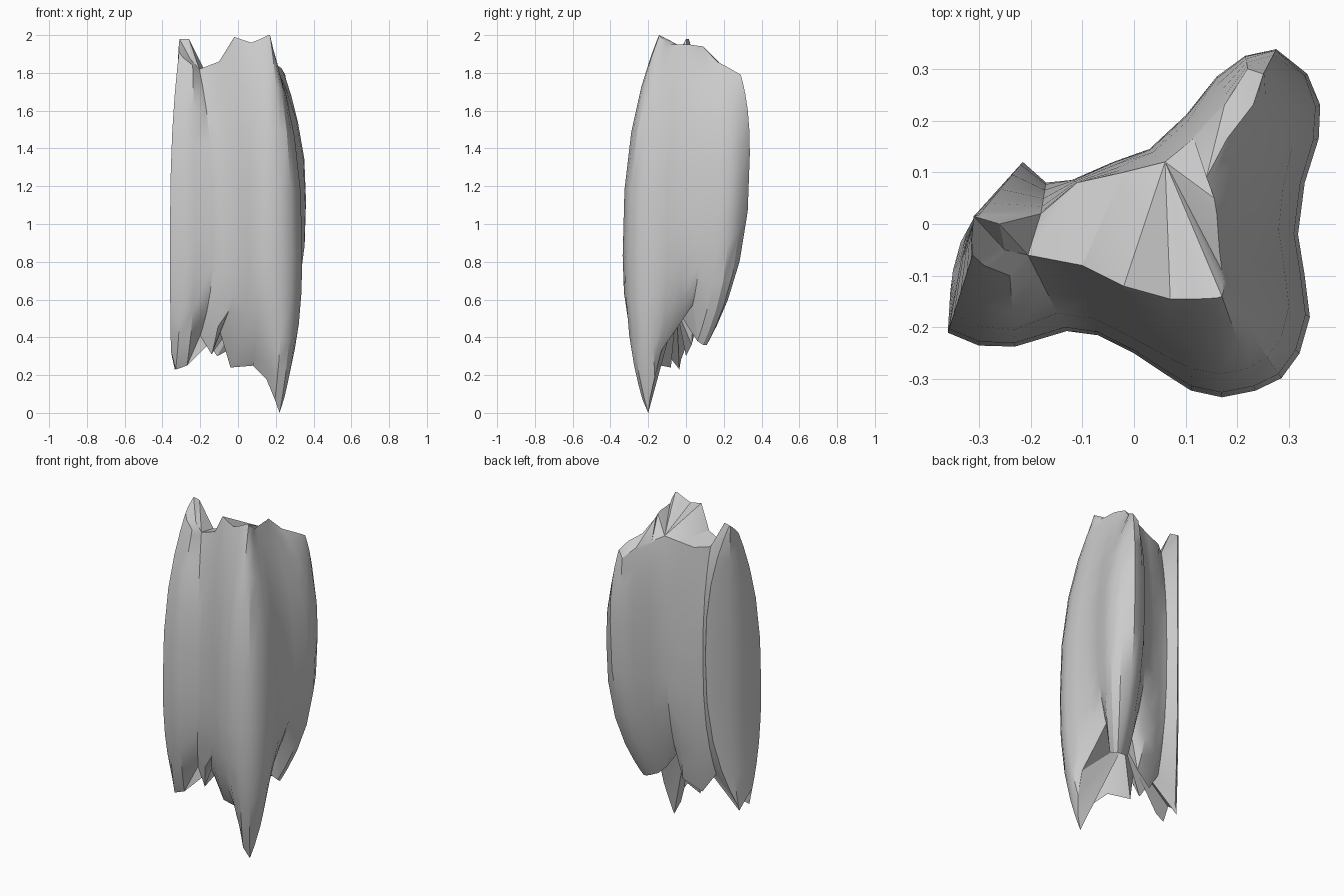
import bpy, bmesh, math
from mathutils import Vector

cube = bpy.data.objects.get("Cube")
if cube:
    bpy.data.objects.remove(cube, do_unlink=True)

# One material
stone = bpy.data.materials.new("stone_grey")
stone.use_nodes = True
GREY = (0.6, 0.6, 0.6, 1)
stone.diffuse_color = GREY
stone.node_tree.nodes["Principled BSDF"].inputs["Base Color"].default_value = GREY

# Widest three-lobed cross-section, counterclockwise from the -x front corner
WAIST = [
    (-.36, -.21), (-.30, -.235), (-.23, -.237), (-.13, -.207), (-.07, -.215),
    (0, -.25), (.06, -.29), (.11, -.322), (.17, -.335), (.235, -.322),
    (.285, -.298), (.32, -.25), (.34, -.18), (.33, -.10), (.317, -.02),
    (.33, .08), (.357, .165), (.36, .23), (.335, .29), (.275, .338),
    (.215, .325), (.16, .285), (.10, .21), (.03, .145), (-.04, .12),
    (-.12, .085), (-.17, .08), (-.215, .12), (-.305, .02), (-.335, -.07)]

# Broken upper rim
TOP = [
    (-.312, -.06, 1.91), (-.29, -.08, 1.88), (-.24, -.10, 1.84), (-.205, -.06, 1.82),
    (-.10, -.08, 1.86), (-.02, -.12, 1.99), (.07, -.145, 1.96), (.12, -.145, 1.98),
    (.16, -.143, 2.0), (.17, -.14, 2.0), (.173, -.13, 1.985), (.173, -.11, 1.97),
    (.17, -.09, 1.95), (.165, -.05, 1.95), (.16, .02, 1.95), (.155, .05, 1.945),
    (.14, .09, 1.94), (.18, .165, 1.86), (.23, .23, 1.825), (.25, .29, 1.79),
    (.22, .30, 1.75), (.175, .23, 1.80), (.115, .165, 1.83), (.06, .12, 1.86),
    (-.02, .10, 1.84), (-.11, .08, 1.82), (-.18, .02, 1.82), (-.30, .017, 1.97),
    (-.31, .015, 1.98), (-.314, -.03, 1.94)]

# Ragged lower rim, with the long tip under the front lobe
BOTTOM = [
    (-.355, -.13, .33), (-.33, -.14, .23), (-.27, -.13, .25), (-.20, -.10, .41),
    (-.14, -.12, .31), (-.095, -.12, .43), (-.04, -.08, .24), (.08, -.13, .25),
    (.15, -.20, .18), (.195, -.23, .07), (.22, -.20, 0), (.245, -.19, .08),
    (.265, -.165, .19), (.265, -.13, .33), (.245, -.04, .46), (.23, .035, .57),
    (.225, .06, .38), (.22, .09, .36), (.21, .11, .36), (.19, .11, .36),
    (.16, .10, .37), (.13, .08, .38), (.09, .06, .42), (.05, .04, .55),
    (0, .03, .36), (-.11, .0, .30), (-.19, -.02, .42), (-.325, -.035, .26),
    (-.335, -.035, .23), (-.35, -.09, .30)]

RINGS = 12
POWER = 2.5


def column(waist, top, bottom):
    """Points up one bulging side, from the lower rim to the upper rim."""
    top, bottom = Vector(top), Vector(bottom)
    x, y = waist
    # The back bulges higher than the front
    middle = Vector((x, y, 1.1 + 0.8 * y - 2 * max(0, x - .28)))
    points = []
    for i in range(RINGS + 1):
        # Closer rings near both ends
        t = -math.cos(math.pi * i / RINGS)
        s = math.sin(t * math.pi / 2) * 0.3 + t * 0.7
        end = top if s > 0 else bottom
        p = middle.lerp(end, abs(s) ** POWER)
        p.z = middle.z + (end.z - middle.z) * abs(s)
        points.append(p)
    return points


bm = bmesh.new()
cols = [[bm.verts.new(p) for p in column(*c)] for c in zip(WAIST, TOP, BOTTOM)]
count = len(cols)

# Side skin
for i in range(count):
    a, b = cols[i], cols[(i + 1) % count]
    for j in range(RINGS):
        bm.faces.new((a[j], b[j], b[j + 1], a[j + 1]))

# Peak and pit in the top of the small lobe
rim = [c[-1] for c in cols]
peak = bm.verts.new((-.26, 0, 1.98))
pit = bm.verts.new((-.25, -.05, 1.87))
back_lobe = rim[26:29]
front_lobe = rim[28:] + rim[:4]
for chain, centre in ((back_lobe, peak), (front_lobe, pit)):
    for a, b in zip(chain, chain[1:]):
        bm.faces.new((a, b, centre))
bm.faces.new((rim[28], pit, peak))
bm.faces.new((pit, rim[3], peak))
bm.faces.new((rim[3], rim[26], peak))

# Broad top, bridged from the front ridge to the lower back rim
back = [26, 25, 24] + [23] * 10 + [22, 21, 20]
for k in range(len(back) - 1):
    f = k + 3
    if back[k] == back[k + 1]:
        bm.faces.new((rim[f], rim[f + 1], rim[back[k]]))
    else:
        bm.faces.new((rim[f], rim[f + 1], rim[back[k + 1]]))
        bm.faces.new((rim[f], rim[back[k + 1]], rim[back[k]]))
bm.faces.new(rim[18:21])

# Hollow underside
hollow = bm.verts.new((.03, -.05, .55))
for i in range(count):
    bm.faces.new((cols[(i + 1) % count][0], cols[i][0], hollow))

bmesh.ops.recalc_face_normals(bm, faces=bm.faces[:])
mesh = bpy.data.meshes.new("rock_shard")
bm.to_mesh(mesh)
bm.free()
mesh.materials.append(stone)

rock = bpy.data.objects.new("rock_shard", mesh)
bpy.context.collection.objects.link(rock)
bpy.ops.object.select_all(action='DESELECT')
rock.select_set(True)
bpy.context.view_layer.objects.active = rock
bpy.ops.object.shade_smooth_by_angle(angle=math.radians(30))
